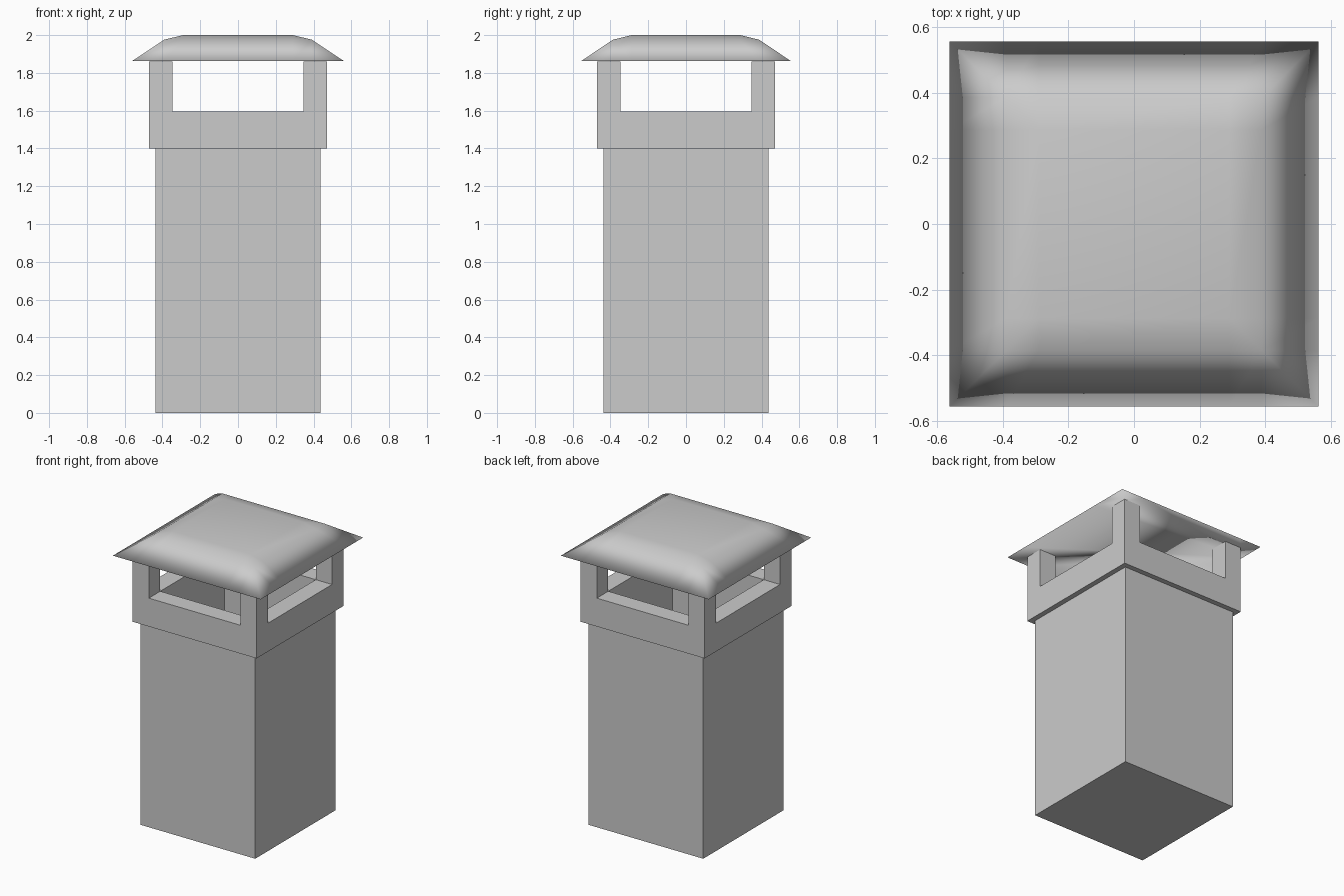
import bpy, bmesh

cube = bpy.data.objects.get("Cube")
if cube:
    bpy.data.objects.remove(cube, do_unlink=True)

# One plain grey for every part
grey = bpy.data.materials.new("light_grey")
grey.use_nodes = True
colour = (0.6, 0.6, 0.6, 1)
grey.diffuse_color = colour
grey.node_tree.nodes["Principled BSDF"].inputs["Base Color"].default_value = colour


def finish(bm, name, smooth=False):
    bmesh.ops.recalc_face_normals(bm, faces=bm.faces)
    for f in bm.faces:
        f.smooth = smooth
    mesh = bpy.data.meshes.new(name)
    bm.to_mesh(mesh)
    bm.free()
    mesh.materials.append(grey)
    obj = bpy.data.objects.new(name, mesh)
    bpy.context.collection.objects.link(obj)
    return obj


def lattice(bm, xs, ys, height):
    """Sheet of quads over the given grid lines; returns its vertices."""
    v = [[bm.verts.new((x, y, height(i, j))) for j, y in enumerate(ys)]
         for i, x in enumerate(xs)]
    for i in range(len(xs) - 1):
        for j in range(len(ys) - 1):
            bm.faces.new((v[i][j], v[i + 1][j], v[i + 1][j + 1], v[i][j + 1]))
    return v


def raise_faces(bm, faces, dz):
    """Extrude faces upwards and return the new top faces."""
    geom = bmesh.ops.extrude_face_region(bm, geom=faces, use_keep_orig=True)["geom"]
    verts = [g for g in geom if isinstance(g, bmesh.types.BMVert)]
    bmesh.ops.translate(bm, verts=verts, vec=(0, 0, dz))
    return [g for g in geom if isinstance(g, bmesh.types.BMFace)]


def is_middle(face):
    c = face.calc_center_median()
    return abs(c.x) < 0.1 and abs(c.y) < 0.1


FLUE, STACK, COLLAR = 0.348, 0.437, 0.472

# Stack: a tall square cup, open inside the collar
bm = bmesh.new()
rings = []
for half, z in ((STACK, 0), (STACK, 1.4), (FLUE, 1.4), (FLUE, 0.05)):
    rings.append([bm.verts.new((sx * half, sy * half, z))
                  for sx, sy in ((-1, -1), (1, -1), (1, 1), (-1, 1))])
for low, high in zip(rings, rings[1:]):
    for k in range(4):
        n = (k + 1) % 4
        bm.faces.new((low[k], low[n], high[n], high[k]))
bm.faces.new(rings[0])
bm.faces.new(rings[-1])
finish(bm, "chimney_stack")

# Collar: a square curb with a post raised at each corner
bm = bmesh.new()
lines = (-COLLAR, -FLUE, FLUE, COLLAR)
lattice(bm, lines, lines, lambda i, j: 1.4)
bmesh.ops.delete(bm, geom=[f for f in bm.faces if is_middle(f)], context='FACES')
tops = raise_faces(bm, bm.faces[:], 0.195)
for f in tops:
    c = f.calc_center_median()
    if abs(c.x) > FLUE and abs(c.y) > FLUE:
        raise_faces(bm, [f], 0.265)
        bm.faces.remove(f)
bmesh.ops.recalc_face_normals(bm, faces=bm.faces)
bmesh.ops.dissolve_limit(bm, angle_limit=0.01, verts=bm.verts, edges=bm.edges)
finish(bm, "vent_collar")

# Cap: a low dome on a square plan, shaded smooth round its rim
bm = bmesh.new()
lines = (-0.562, -0.39, -0.29, 0.29, 0.39, 0.562)
depth = [y * 0.99 for y in lines]
levels = (1.862, 1.976, 2.0)
last = len(lines) - 1
v = lattice(bm, lines, depth,
            lambda i, j: levels[min(i, j, last - i, last - j)])
for k in range(2):
    for a, b in ((k, k + 1), (last - k, last - k - 1)):
        for c, d in ((k, k + 1), (last - k, last - k - 1)):
            bmesh.ops.connect_verts(bm, verts=[v[a][c], v[b][d]])
rim = ([v[i][0] for i in range(last)] + [v[last][j] for j in range(last)]
       + [v[i][last] for i in range(last, 0, -1)]
       + [v[0][j] for j in range(last, 0, -1)])
bm.faces.new(rim)
finish(bm, "cap", smooth=True)
